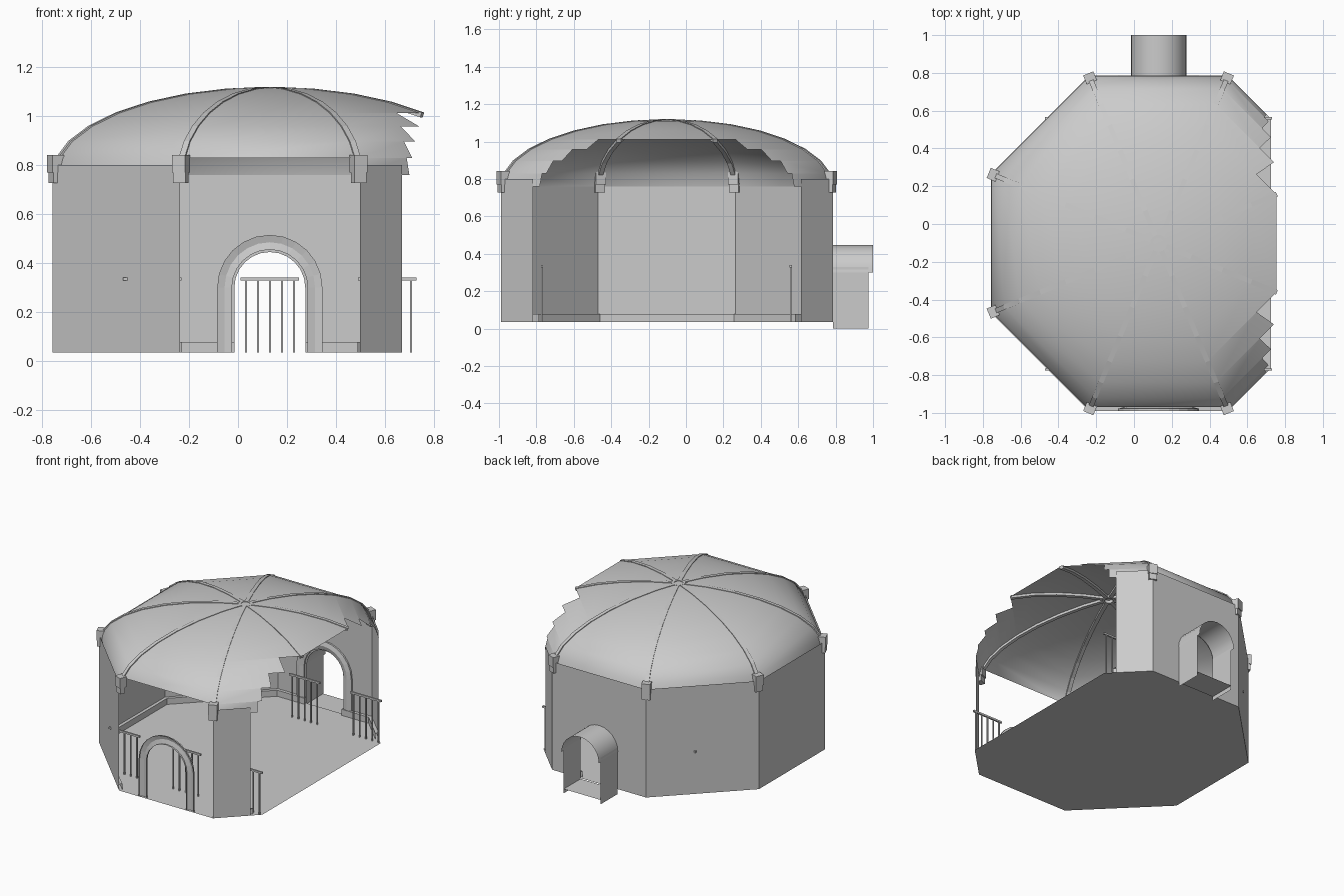
import bpy, bmesh
from math import radians, sin, cos, tan, pi
from mathutils import Vector

if "Cube" in bpy.data.objects:
    bpy.data.objects.remove(bpy.data.objects["Cube"])

CX, CY, A = 0.13, -0.102, 0.888        # octagon centre and apothem
H = A * tan(pi / 8)
RC = A / cos(pi / 8)
FLOOR, TOP, SPRING, RISE = 0.035, 0.80, 0.76, 0.357
CUT_WALL, CUT_FLOOR, CUT_DOME = 0.67, 0.725, 0.70
BACK, FRONT = CY + A, CY - A


def corner(i, z=0.0, s=1.0):
    t = pi / 8 + i * pi / 4
    return Vector((CX + s * RC * cos(t), CY + s * RC * sin(t), z))


def make(name, faces, smooth=None):
    """Object from a list of faces, each a list of points."""
    bm = bmesh.new()
    for f in faces:
        bm.faces.new([bm.verts.new(p) for p in f])
    bmesh.ops.remove_doubles(bm, verts=bm.verts, dist=1e-5)
    bmesh.ops.recalc_face_normals(bm, faces=bm.faces)
    me = bpy.data.meshes.new(name)
    bm.to_mesh(me)
    bm.free()
    ob = bpy.data.objects.new(name, me)
    bpy.context.collection.objects.link(ob)
    if smooth:
        me.polygons.foreach_set("use_smooth", [True] * len(me.polygons))
        me.set_sharp_from_angle(angle=radians(smooth))
    return ob


def skin(rows, closed=False):
    """Quads between consecutive rows of points."""
    out = []
    for a, b in zip(rows, rows[1:]):
        n = len(a)
        for k in range(n if closed else n - 1):
            m = (k + 1) % n
            out.append([a[k], a[m], b[m], b[k]])
    return out


def box(c, rad, tan_, r, t, z0, z1):
    """Box around c, half sizes r and t along two horizontal directions."""
    rows = [[Vector((c.x, c.y, z)) + rad * r * i + tan_ * t * j
             for i, j in ((-1, -1), (1, -1), (1, 1), (-1, 1))] for z in (z0, z1)]
    return skin(rows, True) + rows


def arch(r, y, spring=0.30, bottom=FLOOR, n=12):
    """Round-headed outline around the doorway axis."""
    pts = [Vector((CX - r * cos(pi * k / n), y, spring + r * sin(pi * k / n)))
           for k in range(n + 1)]
    return [Vector((CX - r, y, bottom))] + pts + [Vector((CX + r, y, bottom))]


def cut_at(p, q, x):
    return p.lerp(q, (x - p.x) / (q.x - p.x))


# walls: octagon with the right side cut away and the front open
def outline(x, s=1.0):
    pts = [corner(i, 0, s) for i in range(1, 7)]
    return ([cut_at(pts[0], corner(0, 0, s), x)] + pts
            + [cut_at(pts[-1], corner(7, 0, s), x)])


def at(p, z):
    return Vector((p.x, p.y, z))


ring = outline(CUT_WALL)
walls = []
for k, (p, q) in enumerate(zip(ring, ring[1:])):
    if k == 1:      # back wall with doorway
        walls.append([at(q, TOP), at(q, FLOOR)] + arch(0.145, BACK)
                     + [at(p, FLOOR), at(p, TOP)])
    elif k != 5:    # front is open
        walls.append([at(p, FLOOR), at(q, FLOOR), at(q, TOP), at(p, TOP)])
make("walls", walls)

# floor
make("floor", [[at(p, FLOOR) for p in outline(CUT_FLOOR)]])

# baseboard along the inside of the walls
inner = outline(CUT_WALL, 0.975)
base = []
for k in (0, 1, 2, 3, 4, 6):
    spans = [(ring[k], ring[k + 1], inner[k], inner[k + 1])]
    if k == 1:
        p, q, a, b = spans[0]
        spans = [(p, cut_at(p, q, CX + 0.145), a, cut_at(a, b, CX + 0.145)),
                 (cut_at(p, q, CX - 0.145), q, cut_at(a, b, CX - 0.145), b)]
    for p, q, a, b in spans:
        base += skin([[at(a, FLOOR), at(a, 0.078), at(p, 0.078)],
                      [at(b, FLOOR), at(b, 0.078), at(q, 0.078)]])
make("baseboard", base)

# dome: eight panels, eight rings, with a stepped broken edge on the right
def dome_pt(i, k, s=0.996):
    a = k * pi / 16
    return corner(i, SPRING + RISE * sin(a), s * cos(a))


dome = []
for i in range(8):
    for k in range(8):
        t = 1.0
        if i in (0, 6):
            c = cos((k + 0.5) * pi / 16)
            t = min(1.0, ((CUT_DOME - CX) / c - H) / (A - H))
        if (i == 7 and k < 4) or (i == 5 and k == 0):
            continue
        j, m = (1, 0) if i == 0 else (i, i + 1)
        p, q, u, v = dome_pt(j, k), dome_pt(m, k), dome_pt(j, k + 1), dome_pt(m, k + 1)
        f = [p, p.lerp(q, t), u.lerp(v, t), u]
        dome.append(f[:3] if k == 7 else f)
make("dome", dome, 50)

# ribs under the dome corners
ribs = []
for i in range(8):
    ang = pi / 8 + i * pi / 4
    rad, side = Vector((cos(ang), sin(ang), 0)), Vector((-sin(ang), cos(ang), 0))
    rows = []
    for k in range(4 if i in (0, 7) else 0, 9):
        a = min(k * pi / 16, pi / 2 - 0.03)
        p = corner(i, SPRING + RISE * sin(a), 0.996 * cos(a))
        n = (rad * cos(a) * RISE + Vector((0, 0, RC * sin(a)))).normalized()
        rows.append([p + side * w + n * d for w, d in
                     ((-0.013, -0.018), (0.013, -0.018), (0.013, 0.003), (-0.013, 0.003))])
    ribs += skin(rows, True) + [rows[0]]
make("dome_ribs", ribs)

# ring boss at the crown
crown = SPRING + RISE
boss = [[Vector((CX + r * cos(k * pi / 8), CY + r * sin(k * pi / 8), crown + z))
         for k in range(16)]
        for r, z in ((0.028, 0.003), (0.045, 0.003), (0.045, -0.022), (0.028, -0.022), (0.028, 0.003))]
make("crown_ring", skin(boss, True))

# stepped brackets at the standing corners
brackets = []
for i in range(1, 7):
    ang = pi / 8 + i * pi / 4
    rad, side = Vector((cos(ang), sin(ang), 0)), Vector((-sin(ang), cos(ang), 0))
    brackets += box(corner(i) - rad * 0.013, rad, side, 0.025, 0.029, 0.77, 0.842)
    brackets += box(corner(i) - rad * 0.011, rad, side, 0.018, 0.027, 0.728, 0.77)
make("corner_brackets", brackets)

# ridged arch trims, front and back
for name, y, d in (("back_arch_trim", BACK, -0.02), ("front_arch_trim", FRONT, 0.02)):
    rows = [arch(0.155, y), arch(0.155, y + d * 0.6), arch(0.185, y + d),
            arch(0.215, y + d * 0.6), arch(0.215, y)]
    make(name, skin(rows))

# entrance tunnel: vault, side walls and floor
rows = [arch(0.147, y, bottom=0.30)[1:-1] for y in (BACK, 1.0)]
make("tunnel_vault", skin(rows), 40)
sides = [[Vector((CX + s * 0.145, y, z)) for y, z in
          ((BACK, 0), (0.975, 0), (0.975, 0.33), (BACK, 0.33))] for s in (-1, 1)]
make("tunnel_sides", sides)
make("tunnel_floor", [[Vector((CX + s * 0.145, y, 0.03)) for s, y in
                       ((-1, BACK), (1, BACK), (1, 0.975), (-1, 0.975))]])

# railings: two rows of three
X, Y = Vector((1, 0, 0)), Vector((0, 1, 0))
for row, y in (("front", -0.77), ("back", 0.56)):
    for n, x in enumerate((CX - 0.48, CX, CX + 0.48)):
        f = box(Vector((x, y, 0)), X, Y, 0.12, 0.006, 0.328, 0.341)
        for b in range(-2, 3):
            f += box(Vector((x + b * 0.049, y, 0)), X, Y, 0.004, 0.004, FLOOR, 0.33)
        make(f"{row}_railing_{n + 1}", f)
